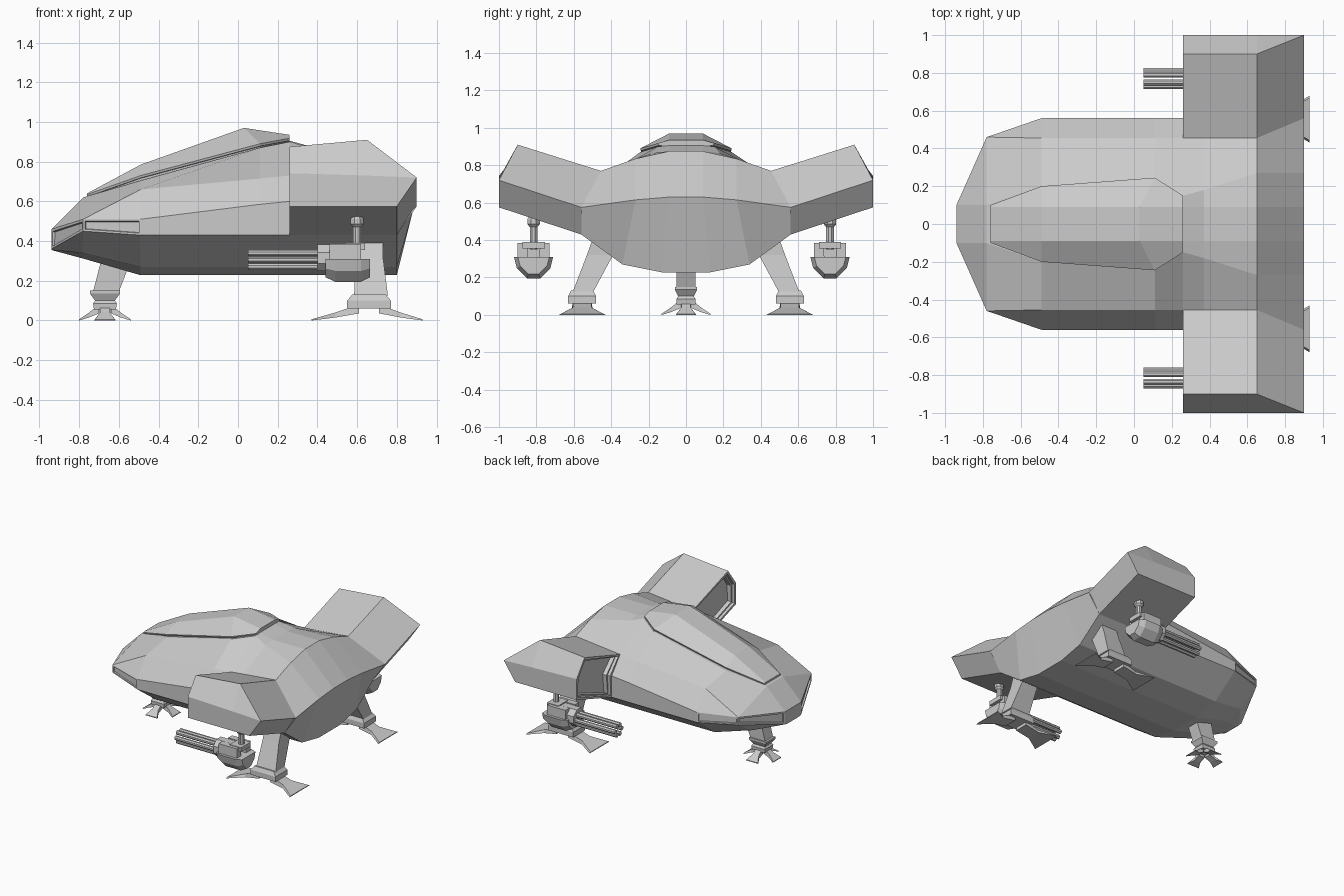
import bpy, bmesh, math
from mathutils import Vector

cube = bpy.data.objects.get("Cube")
if cube:
    bpy.data.objects.remove(cube, do_unlink=True)

GREY = (0.6, 0.6, 0.6, 1)
mat = bpy.data.materials.new("hull grey")
mat.use_nodes = True
mat.diffuse_color = GREY
mat.node_tree.nodes["Principled BSDF"].inputs["Base Color"].default_value = GREY


def finish(name, bm, panels=()):
    """Clean the mesh, sink the panels nearest the given points, add the object."""
    bmesh.ops.remove_doubles(bm, verts=bm.verts, dist=0.002)
    bmesh.ops.dissolve_degenerate(bm, edges=bm.edges, dist=0.001)
    bmesh.ops.recalc_face_normals(bm, faces=bm.faces)
    for point, width, depth in panels:
        p = Vector(point)
        face = min(bm.faces, key=lambda f: (f.calc_center_median() - p).length)
        bmesh.ops.inset_region(bm, faces=[face], thickness=width)
        bmesh.ops.inset_region(bm, faces=[face], thickness=0.004, depth=-depth)
    me = bpy.data.meshes.new(name)
    bm.to_mesh(me)
    bm.free()
    me.materials.append(mat)
    ob = bpy.data.objects.new(name, me)
    bpy.context.collection.objects.link(ob)
    return ob


def loft(name, rings, panels=(), end_strips=None):
    """Skin closed rings of points; end_strips splits the last cap."""
    bm = bmesh.new()
    rows = [[bm.verts.new(p) for p in r] for r in rings]
    n = len(rows[0])
    for a, b in zip(rows, rows[1:]):
        for i in range(n):
            j = (i + 1) % n
            bm.faces.new((a[i], a[j], b[j], b[i]))
    bm.faces.new(rows[0])
    for strip in end_strips or [range(n)]:
        bm.faces.new([rows[-1][i] for i in strip])
    return finish(name, bm, panels)


def symmetric(half):
    return half + [(x, -y, z) for x, y, z in reversed(half)]


def rect(x, y, z, dx, dy):
    return [(x - dx, y - dy, z), (x + dx, y - dy, z), (x + dx, y + dy, z), (x - dx, y + dy, z)]


def prism(name, outline, x0, x1, y0):
    return loft(name, [[(x, y + y0, z) for y, z in outline] for x in (x0, x1)])


def disc(radius, z, sides=8, y=0):
    return [(y + radius * math.cos(math.tau * (i + .5) / sides),
             z + radius * math.sin(math.tau * (i + .5) / sides)) for i in range(sides)]


# Hull: ridge, canopy seat, shoulder and upper belt change along the length
belly = [(.56, .43), (.34, .27), (.13, .228)]
sections = [
    (-.94, [(.09, .46), (.1, .46), (.1, .46), (.1, .46), (.1, .36), (.07, .355), (.04, .355)]),
    (-.78, [(.09, .62), (.1, .62), (.46, .51), (.46, .51), (.46, .45), (.28, .34), (.11, .312)]),
    (-.49, [(.09, .70), (.2, .705), (.455, .66), (.56, .51)] + belly),
    (.11, [(.09, .86), (.245, .87), (.455, .715), (.56, .585)] + belly),
    (.26, [(.09, .905), (.15, .9), (.455, .73), (.56, .6)] + belly),
    (.37, [(.09, .875), (.18, .865), (.455, .742), (.56, .6)] + belly),
    (.65, [(.09, .875), (.27, .835), (.455, .77), (.56, .6)] + belly),
]
hull_rings = [symmetric([(x, y, z) for y, z in pts]) for x, pts in sections]
tail_top = [(.9, .09, .63), (.9, .27, .615), (.9, .56, .575), (.9, .56, .575)]
hull_rings.append(symmetric(tail_top + [(.8, y, z) for y, z in belly]))
strips = [(0, 1, 5, 6), (1, 2, 3, 4, 5), (0, 6, 7, 13), (13, 12, 8, 7), (12, 11, 10, 9, 8)]
slots = []
for s in (1, -1):
    slots += [((-.86, .28 * s, .445), .018, .012), ((-.64, .51 * s, .475), .014, .008)]
loft("hull", hull_rings, slots, strips)

# Canopy: overhanging rim leaves a groove along the hull
canopy = []
for ridge, rim in [((-.76, .09, .64), (-.76, .1, .635)), ((-.49, .09, .785), (-.49, .2, .73)),
                   ((.03, .09, .97), (.11, .245, .89)), ((.26, .09, .935), (.26, .15, .918))]:
    x, y, z = rim
    canopy.append(symmetric([ridge, rim, (x, y - .004, z - .012),
                             (x, y - .025, z - .014), (x, y - .025, z - .05)]))
loft("canopy", canopy)

# Wings with recessed intakes in their leading faces
for side, s in (("left", 1), ("right", -1)):
    rings = [
        [(.26, .455, .73), (.26, .9, .875), (.26, 1, .742), (.26, 1, .575), (.26, .56, .43), (.26, .56, .6)],
        [(.65, .455, .77), (.65, .9, .91), (.65, 1, .73), (.65, 1, .575), (.65, .56, .43), (.65, .56, .6)],
        [(.9, .56, .575), (.9, 1, .72), (.9, 1, .72), (.8, 1, .575), (.8, .56, .43), (.88, .56, .56)],
    ]
    rings = [[(x, y * s, z) for x, y, z in r] for r in rings]
    loft("wing_" + side, rings, [((.26, .75 * s, .66), .022, .02),
                                 ((.275, .75 * s, .66), .015, .03)])


def toe(name, x, y, angle, r0, r1, w0, w1, z0):
    """Flared toe sloping from the ankle to the ground."""
    ca, sa = math.cos(angle), math.sin(angle)
    rings = []
    for r, w, lo, hi in [(r0, w0, z0 * .45, z0), ((r0 + r1) / 2, w0, .015, z0 * .5), (r1, w1, 0, .006)]:
        rings.append([(x + r * ca - t * sa, y + r * sa + t * ca, z)
                      for t, z in ((-w, lo), (w, lo), (w * .9, hi), (-w * .9, hi))])
    loft(name, rings)


# Rear landing legs, leaning outwards, with two long toes
for side, s in (("left", 1), ("right", -1)):
    loft("rear_leg_" + side, [rect(.66, .40 * s, .46, .07, .08), rect(.66, .46 * s, .32, .07, .07),
                              rect(.67, .55 * s, .125, .085, .055)])
    loft("rear_ankle_" + side, [rect(.66, .555 * s, .06, .11, .075), rect(.66, .555 * s, .1, .11, .075),
                                rect(.66, .555 * s, .13, .085, .06)])
    toe("rear_toe_front_" + side, .66, .555 * s, math.pi, .05, .29, .055, .125, .08)
    toe("rear_toe_back_" + side, .66, .555 * s, 0, .05, .27, .055, .125, .08)

# Nose landing leg with four splayed toes
loft("nose_leg", [rect(-.615, 0, .3, .075, .05), rect(-.665, 0, .145, .065, .05)])
loft("nose_ankle", [rect(-.67, 0, .15, .075, .06), rect(-.67, 0, .135, .075, .06),
                    rect(-.67, 0, .1, .05, .042), rect(-.67, 0, .085, .06, .052),
                    rect(-.67, 0, .055, .055, .05)])
for i in range(4):
    toe(f"nose_toe_{i + 1}", -.67, 0, i * math.pi / 2, .03, .13, .028, .055, .08)

# Rotary guns hanging below the wings
for side, y in (("left", .77), ("right", -.815)):
    for i in range(6):
        a = math.tau * i / 6
        spot = disc(.017, .305 + .04 * math.sin(a), 8, .04 * math.cos(a))
        prism(f"gun_barrel_{side}_{i + 1}", spot, .05, .42, y)
    prism("gun_drum_" + side, disc(.072, .315), .4, .55, y)
    low = [(.105, .31), (.09, .25), (.035, .195), (-.035, .195), (-.09, .25), (-.105, .31)]
    loft("gun_body_" + side, [[(x, y + k * b, .31 + k * (z - .31)) for b, z in low]
                              for x, k in ((.44, .8), (.49, 1), (.62, 1), (.665, .8))])
    for s in (1, -1):
        prism(f"gun_yoke_{side}_{'outer' if s > 0 else 'inner'}",
              [(.085 * s, .3), (.085 * s, .385), (.035 * s, .385), (.03 * s, .3)], .46, .62, y)
    prism("gun_bridge_" + side, [(-.06, .355), (.06, .355), (.06, .39), (-.06, .39)], .54, .64, y)
    loft("gun_post_" + side, [[(.6 + p, y + q, z) for p, q in disc(r, 0)]
                              for r, z in ((.022, .35), (.022, .47), (.036, .485), (.036, .51), (.025, .53))])
